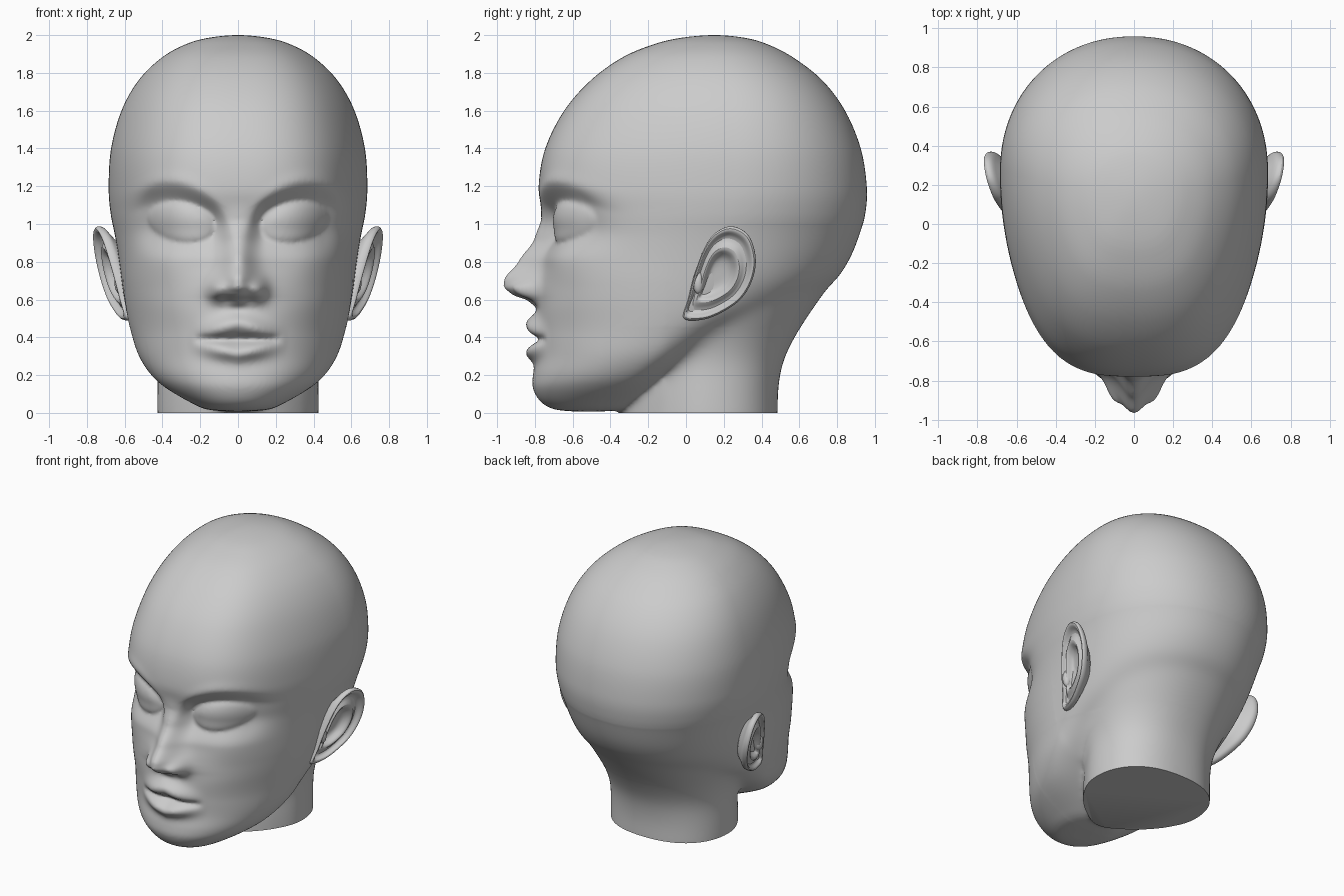
import bpy, bmesh, math
from mathutils import Vector

if "Cube" in bpy.data.objects:
    bpy.data.objects.remove(bpy.data.objects["Cube"])

skin = bpy.data.materials.new("plain grey")
skin.diffuse_color = (0.6, 0.6, 0.6, 1)
skin.use_nodes = True
skin.node_tree.nodes["Principled BSDF"].inputs["Base Color"].default_value = skin.diffuse_color


def step(t):
    t = max(0.0, min(1.0, t))
    return t * t * (3 - 2 * t)


def bell(t):
    return math.exp(-t * t)


def catmull(a, b, c, d, t):
    return [0.5 * (2 * q + (r - p) * t + (2 * p - 5 * q + 4 * r - s) * t * t
                   + (3 * q - p - 3 * r + s) * t ** 3) for p, q, r, s in zip(a, b, c, d)]


def lookup(keys, z):
    for a, b in zip(keys, keys[1:]):
        if a[0] >= z >= b[0]:
            t = (a[0] - z) / (a[0] - b[0])
            t = .4 * step(t) + .6 * t
            return [p + (q - p) * t for p, q in zip(a[1:], b[1:])]
    return [0, 0.05]


def bridge_rings(bm, rings):
    for a, b in zip(rings, rings[1:]):
        n = len(a)
        for i in range(n):
            bm.faces.new((a[i], a[(i + 1) % n], b[(i + 1) % n], b[i]))


# Nose: height, protrusion, half width
NOSE = [(1.12, 0, .05), (1.03, .01, .055), (.92, .06, .062), (.80, .145, .08), (.71, .21, .09),
        (.665, .205, .095), (.625, .15, .095), (.595, .06, .085), (.55, 0, .07)]


def face(x, z):
    """Forward relief of the face at (x, z)."""
    ax = abs(x)
    out = 0.0
    # eye socket under the brow arch, then the closed eye
    brow = 1.235 - 1.5 * (ax - .37) ** 2
    out -= (.075 * step((brow - z) / .13) * step((z - .80) / .19)
            * step((ax - .04) / .10) * step((.62 - ax) / .18))
    out += .008 * bell((z - brow) / .04) * bell((ax - .35) / .18)
    q = 1 - ((ax - .30) / .18) ** 2 - ((z - 1.01 - .12 * (ax - .295)) / .105) ** 2
    if q > 0:
        out += .055 * q ** .6
    # nose, wings and nostrils
    h, w = lookup(NOSE, z)
    out += h * (.8 * bell(x / w) + .2 * bell(x / (2 * w)))
    out += .07 * bell((ax - .11) / .045) * bell((z - .65) / .055)
    out -= .012 * bell((ax - .06) / .03) * bell((z - .595) / .02)
    # lips, mouth line and philtrum
    span = step((.27 - ax) / .22)
    out += .06 * span * bell((z - .475 + .25 * ax) / .055)
    out += .06 * span * bell((z - .315 - .15 * ax) / .045)
    out -= .03 * step((.25 - ax) / .08) * bell((z - .39) / .022)
    out -= .010 * bell(x / .03) * bell((z - .53) / .04)
    # cheekbone
    out += .012 * bell((ax - .40) / .13) * bell((z - .80) / .10)
    return out


def loft(name, keys, first, last, per, count, is_head):
    """Rows of (z, half width, front y, back y, widest y), smoothly joined."""
    bm = bmesh.new()
    pts = [first] + keys + [last]
    rows = []
    for k in range(len(keys) - 1):
        rows += [catmull(*pts[k:k + 4], j / per) for j in range(per)]
    rows.append(keys[-1])
    rings = []
    for z, w, yf, yb, yc in rows:
        nf = 2.1 + .47 * step((z - .4) / .4) - .1 * step((z - 1.2) / .4) if is_head else 1.55
        nb = 2.12 if is_head else 2.35 - .23 * step(z / .7)
        taper = .1 + .14 * step((z - .6) / .5) if is_head else 0
        ring = []
        for i in range(count):
            u = 2 * math.pi * i / count
            a = u - .35 * math.sin(u)
            s, c = math.sin(a), math.cos(a)
            n = nf if c > 0 else nb
            x = w * math.copysign(abs(s) ** (2 / n), s)
            r = abs(c) ** (2 / n)
            y = yc + (yf - yc) * r if c > 0 else yc + (yb - yc) * r
            if is_head and c > 0:
                x *= 1 - taper * 1.4 * r * r * (1 - r)
                y -= face(x, z) * step(c / .35)
            ring.append(bm.verts.new((x, y, z)))
        rings.append(ring)
    bridge_rings(bm, rings)
    bm.faces.new(rings[0][::-1])
    bm.faces.new(rings[-1])
    bmesh.ops.recalc_face_normals(bm, faces=bm.faces)
    me = bpy.data.meshes.new(name)
    bm.to_mesh(me)
    bm.free()
    return me


# Skull and jaw
HEAD = [(.008, .06, -.60, -.42, -.52), (.02, .17, -.70, -.31, -.50), (.06, .26, -.77, -.23, -.47),
        (.13, .38, -.81, -.14, -.38), (.20, .46, -.81, -.05, -.30), (.30, .525, -.79, .09, -.20),
        (.42, .565, -.79, .28, -.10), (.55, .595, -.785, .58, -.01), (.68, .615, -.76, .77, .07),
        (.80, .63, -.745, .86, .13), (.93, .65, -.745, .915, .18), (1.06, .675, -.76, .95, .23),
        (1.20, .685, -.78, .957, .26), (1.40, .672, -.745, .925, .27), (1.60, .617, -.645, .842, .26),
        (1.76, .527, -.505, .722, .23), (1.88, .405, -.34, .57, .19), (1.95, .28, -.175, .435, .17),
        (1.985, .16, -.03, .315, .16), (2.0, .003, .148, .152, .15)]
NECK = [(-.1, .43, -.35, .487, .10), (0, .43, -.35, .487, .10), (.12, .43, -.34, .488, .10),
        (.27, .43, -.30, .515, .10), (.41, .465, -.25, .582, .10), (.54, .52, -.20, .665, .11),
        (.68, .57, -.15, .762, .13), (.80, .595, -.10, .83, .15), (.93, .60, 0, .86, .18)]
head_me = loft("head", HEAD, HEAD[0], (1.985, -.16, .315, -.03, .16), 12, 280, True)
neck_me = loft("neck", NECK, NECK[0], NECK[-1], 4, 96, False)

# Fuse the two volumes, then trim the neck flat
bm = bmesh.new()
bm.from_mesh(head_me)
bm.from_mesh(neck_me)
both = bpy.data.meshes.new("head")
bm.to_mesh(both)
bm.free()
head = bpy.data.objects.new("head", both)
bpy.context.collection.objects.link(head)
rm = head.modifiers.new("fuse", 'REMESH')
rm.mode = 'VOXEL'
rm.voxel_size = .0105
bpy.context.view_layer.update()
fused = bpy.data.meshes.new_from_object(head.evaluated_get(bpy.context.evaluated_depsgraph_get()))
head.modifiers.clear()
bm = bmesh.new()
bm.from_mesh(fused)


def soften(verts, times):
    for _ in range(times):
        bmesh.ops.smooth_vert(bm, verts=verts, factor=.5, use_axis_x=True, use_axis_y=True, use_axis_z=True)


soften(bm.verts[:], 3)
soften([v for v in bm.verts if v.co.y > -.1 and v.co.z < 1.0], 80)
soften([v for v in bm.verts if v.co.y > -.45 and v.co.z < .45], 20)
cut = bmesh.ops.bisect_plane(bm, geom=bm.verts[:] + bm.edges[:] + bm.faces[:], plane_co=(0, 0, 0),
                             plane_no=(0, 0, -1), clear_outer=True)
rim = [e for e in cut["geom_cut"] if isinstance(e, bmesh.types.BMEdge)]
bmesh.ops.holes_fill(bm, edges=rim, sides=0)
bm.to_mesh(fused)
bm.free()
head.data = fused

# Ears: one outline scaled through a rim-and-bowl profile, mirrored
OUTLINE = [(-.015, .50), (.01, .60), (.04, .72), (.09, .86), (.15, .95), (.24, .99), (.33, .945),
           (.37, .83), (.355, .71), (.29, .60), (.18, .525), (.08, .49)]
PROFILE = [(.05, -.045), (.30, -.045), (.42, -.03), (.50, .005), (.58, .012), (.66, -.005), (.76, -.018),
           (.83, -.005), (.88, .018), (.95, .022), (1.0, .005), (.99, -.02), (.92, -.035), (.8, -.05), (.5, -.12)]
bm = bmesh.new()
n = len(OUTLINE)
edge = []
for k in range(n):
    p = [OUTLINE[(k + d) % n] for d in (-1, 0, 1, 2)]
    edge += [catmull(*p, j / 6) for j in range(6)]
rings = []
for s, off in PROFILE:
    ring = []
    for y, z in edge:
        yy, zz = .16 + (y - .16) * s, .72 + (z - .72) * s
        ring.append(bm.verts.new((.582 + .25 * yy + .2 * (zz - .5) + off, yy, zz)))
    rings.append(ring)
bridge_rings(bm, rings)
bm.faces.new(rings[0])
bm.faces.new(rings[-1])
# small flap in front of the ear canal
flap = bmesh.ops.create_uvsphere(bm, u_segments=20, v_segments=12, radius=1)["verts"]
for v in flap:
    v.co = Vector((.625, .065, .69)) + Vector((v.co.x * .03, v.co.y * .03, v.co.z * .06))
bmesh.ops.recalc_face_normals(bm, faces=bm.faces)
ear_me = bpy.data.meshes.new("ears")
bm.to_mesh(ear_me)
bm.free()
ears = bpy.data.objects.new("ears", ear_me)
bpy.context.collection.objects.link(ears)
ears.modifiers.new("mirror", 'MIRROR').use_mirror_merge = False
sub = ears.modifiers.new("smooth", 'SUBSURF')
sub.levels = sub.render_levels = 1

for ob in (head, ears):
    ob.data.materials.clear()
    ob.data.materials.append(skin)
    bpy.ops.object.select_all(action='DESELECT')
    ob.select_set(True)
    bpy.context.view_layer.objects.active = ob
    bpy.ops.object.shade_smooth_by_angle(angle=math.radians(50))
